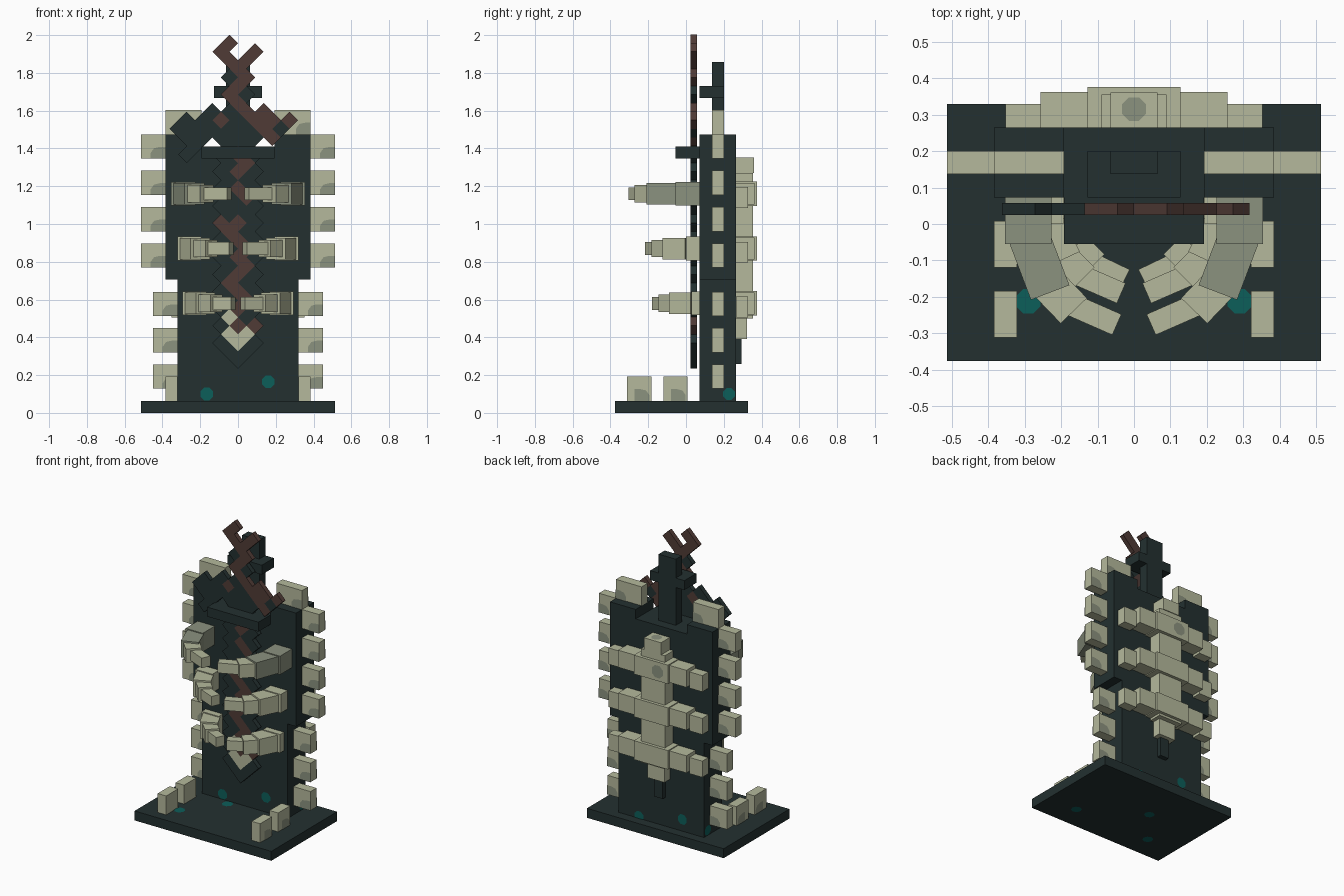
import bpy, bmesh, math
from mathutils import Vector

if "Cube" in bpy.data.objects:
    bpy.data.objects.remove(bpy.data.objects["Cube"])

U = 0.0641      # one block unit
Y0 = -0.376     # front edge of the base


def srgb(r, g, b):
    return tuple(((c / 255 + 0.055) / 1.055) ** 2.4 for c in (r, g, b)) + (1.0,)


def material(name, *rgb):
    m = bpy.data.materials.new(name)
    m.diffuse_color = srgb(*rgb)
    m.use_nodes = True
    m.node_tree.nodes["Principled BSDF"].inputs["Base Color"].default_value = m.diffuse_color
    return m


DARK = material("dark_stone", 35, 48, 48)
BONE = material("pale_bone", 181, 185, 156)
GREY = material("grey_bone", 139, 146, 127)
BROWN = material("rust_brown", 80, 59, 54)
TEAL = material("teal", 12, 94, 90)


def finish(name, bm, *mats):
    me = bpy.data.meshes.new(name)
    bm.normal_update()
    bm.to_mesh(me)
    bm.free()
    for m in mats:
        me.materials.append(m)
    ob = bpy.data.objects.new(name, me)
    bpy.context.collection.objects.link(ob)
    return ob


def box(name, x0, x1, y0, y1, z0, z1, mat):
    bm = bmesh.new()
    bmesh.ops.create_cube(bm, size=1)
    for v in bm.verts:
        v.co = Vector(((x0 + x1) / 2 + v.co.x * (x1 - x0),
                       (y0 + y1) / 2 + v.co.y * (y1 - y0),
                       (z0 + z1) / 2 + v.co.z * (z1 - z0)))
    return finish(name, bm, mat)


def segment(name, a, b, z, width, height, mat):
    """Box lying along the line a-b in plan."""
    d = Vector((b[0] - a[0], b[1] - a[1], 0))
    ob = box(name, -d.length / 2, d.length / 2, -width / 2, width / 2,
             -height / 2, height / 2, mat)
    ob.location = ((a[0] + b[0]) / 2, (a[1] + b[1]) / 2, z)
    ob.rotation_euler.z = math.atan2(d.y, d.x)
    return ob


def patch(name, pts, mat):
    bm = bmesh.new()
    bm.faces.new([bm.verts.new(p) for p in pts])
    return finish(name, bm, mat)


def spot(name, centre, normal, mat, r=0.036):
    """Flat octagon laid just above a surface."""
    n = Vector(normal)
    q = n.to_track_quat('Z', 'Y')
    c = Vector(centre) + n * 0.003
    patch(name, [c + q @ Vector((r * math.cos(t), r * math.sin(t), 0))
                 for t in [(k + 0.5) * math.pi / 4 for k in range(8)]], mat)


CORNER = [(0, 0), (0.078, 0), (0.078, 0.03), (0.06, 0.055), (0.03, 0.062), (0, 0.062)]


def stained_tooth(name, x0, x1, z0, z1):
    y0, y1 = Y0 + 8 * U, Y0 + 9 * U
    box(name, x0, x1, y0, y1, z0, z1, BONE)
    patch(name + "_front_stain", [(x1 - a, y0 - 0.003, z0 + b) for a, b in reversed(CORNER)], GREY)
    patch(name + "_back_stain", [(x1 - a, y1 + 0.003, z0 + b) for a, b in CORNER], GREY)


# Base and upright slab
SB, SF = Y0 + 10 * U, Y0 + 7 * U
box("base", -8 * U, 8 * U, Y0, Y0 + 11 * U, 0, U, DARK)
box("lower_slab", -5 * U, 5 * U, SF, SB, U, 11 * U, DARK)
box("middle_slab", -3 * U, 3 * U, SF, SB, 11 * U, 22 * U, DARK)
box("front_ledge", -3 * U, 3 * U, SF - 2 * U, SF, 21 * U, 22 * U, DARK)
box("top_post", -U, U, SF + U, SF + 2 * U, 22 * U, 29 * U, DARK)
box("post_crossbar", -2 * U, 2 * U, SF, SF + 2 * U, 26 * U, 27 * U, DARK)

for s, side in ((-1, "left"), (1, "right")):
    def span(a, b):
        return tuple(sorted((s * a * U, s * b * U)))

    box(side + "_slab_wing", *span(3, 6), SF, SB, 11 * U, 23 * U, DARK)
    # Teeth along the slab edges
    for z in (21, 18, 15, 12):
        stained_tooth(side + "_upper_tooth", *span(6, 8), z * U, (z + 2) * U)
    for z in (8, 5, 2):
        stained_tooth(side + "_lower_tooth", *span(5, 7), z * U, (z + 2) * U)
    stained_tooth(side + "_crown_tooth", *span(3, 6), 23 * U, 25 * U)
    # Blocks standing on the base
    for y in (1, 4):
        box(side + "_base_block", *span(5, 6), Y0 + y * U, Y0 + (y + 2) * U, U, 3 * U, BONE)
        pts = [(s * (6 * U + 0.003), Y0 + y * U + 0.04 + a, U + b) for a, b in CORNER]
        patch(side + "_base_block_stain", pts if s > 0 else pts[::-1], GREY)
    # Curved front ribs, tapering towards the tips
    ribs = {
        "upper_rib": (1.16, GREY, [(0.29, 0.073, 0.29, -0.055, 0.128, 0.126),
                                   (0.29, -0.03, 0.23, -0.188, 0.113, 0.114),
                                   (0.245, -0.155, 0.165, -0.238, 0.1, 0.092),
                                   (0.17, -0.222, 0.047, -0.276, 0.062, 0.068)]),
        "middle_rib": (0.87, BONE, [(0.257, 0.073, 0.257, 0.0, 0.128, 0.126),
                                    (0.257, 0.02, 0.2, -0.1, 0.113, 0.114),
                                    (0.21, -0.08, 0.14, -0.15, 0.09, 0.092),
                                    (0.15, -0.14, 0.035, -0.19, 0.06, 0.068)]),
        "lower_rib": (0.58, BONE, [(0.23, 0.073, 0.23, 0.03, 0.128, 0.126),
                                   (0.23, 0.05, 0.173, -0.065, 0.113, 0.114),
                                   (0.183, -0.045, 0.113, -0.115, 0.09, 0.092),
                                   (0.123, -0.105, 0.025, -0.152, 0.06, 0.068)]),
    }
    for name, (z, root, parts) in ribs.items():
        for k, (xa, ya, xb, yb, w, h) in enumerate(parts):
            segment(f"{side}_{name}", (s * xa, ya), (s * xb, yb), z, w, h,
                    root if k < 2 else BONE)
    # Back ribs
    for z in (1.16, 0.87, 0.58):
        box(side + "_back_rib", *span(2, 4), SB, 0.362, z - 0.058, z + 0.058, BONE)
        box(side + "_back_rib_tip", *span(4, 5.5), SB, 0.329, z - 0.075, z + 0.035, BONE)

# Backbone
for z in (1.16, 0.87, 0.58):
    box("vertebra", -2 * U, 2 * U, SB, 0.376, z - U, z + U, BONE)
box("backbone", -1.4 * U, 1.4 * U, SB, 0.355, 0.5, 1.27, BONE)
box("backbone_top", -U, U, SB, 0.36, 1.27, 1.353, BONE)
box("backbone_end", -U, U, SB, 0.322, 0.39, 0.5, BONE)
box("tail", -0.032, 0.032, SB, 0.295, 0.26, 0.39, DARK)
spot("backbone_top_stain", (0, 0.315, 1.353), (0, 0, 1), GREY, 0.035)
spot("vertebra_stain", (-0.05, 0.376, 1.16), (0, 1, 0), GREY, 0.045)

# Jagged sword made of square cells turned 45 degrees
H = U / math.sqrt(2)
cells = {}
for j in range(2, 35):
    for i in ((-2, 0, 2) if j % 2 == 0 else (-1, 1)):
        if j <= 28 or abs(i) < 2:
            cells[i, j] = 1 if i == 0 else 0
for c in ((0, 0), (-1, 1), (1, 1)):
    cells[c] = 0
for i, j in ((3, 29), (4, 28), (3, 27), (5, 27), (4, 26)):      # guard arms
    cells[i, j] = 1 if i != 5 else 0
    cells[-i, j] = 0
for c in ((-6, 28), (-7, 27), (-6, 26), (-5, 25), (-6, 24)):
    cells[c] = 0
for c in ((6, 28), (-1, 37), (-2, 36), (-1, 35), (2, 36), (1, 35),   # brown cells
          (1, 33), (-1, 31), (1, 29), (2, 28), (-2, 28), (1, 23), (1, 19),
          (-2, 16), (-1, 15), (1, 13), (1, 11), (-1, 9), (1, 7), (2, 4)):
    cells[c] = 1
for c in ((0, 28), (0, 26), (0, 18)):
    cells[c] = 0
for c in ((0, 2), (-1, 3), (1, 3), (-1, 5)):                         # bone cells
    cells[c] = 2
bm = bmesh.new()
for (i, j), m in cells.items():
    cx, cz = i * H, 0.2803 + j * H
    ring = [(cx + H, cz), (cx, cz + H), (cx - H, cz), (cx, cz - H)]
    fr = [bm.verts.new((x, 0.025, z)) for x, z in ring]
    bk = [bm.verts.new((x, 0.057, z)) for x, z in ring]
    faces = [bm.faces.new(fr[::-1]), bm.faces.new(bk)]
    for k, (di, dj) in enumerate(((1, 1), (-1, 1), (-1, -1), (1, -1))):
        if (i + di, j + dj) not in cells:
            n = (k + 1) % 4
            faces.append(bm.faces.new((fr[k], fr[n], bk[n], bk[k])))
    for f in faces:
        f.material_index = m
bmesh.ops.recalc_face_normals(bm, faces=bm.faces)
finish("sword", bm, DARK, BROWN, BONE)

# Teal spots on slab and base
for x, z in ((-0.165, 0.1), (0.16, 0.165)):
    spot("slab_front_spot", (x, SF, z), (0, -1, 0), TEAL)
    spot("slab_back_spot", (-x, SB, z - 0.02), (0, 1, 0), TEAL)
for s in (-1, 1):
    spot("slab_side_spot", (s * 5 * U, 0.228, 0.1), (s, 0, 0), TEAL, 0.034)
for x, y in ((-0.29, -0.212), (0.29, -0.212), (-0.1, 0.03)):
    spot("base_top_spot", (x, y, U), (0, 0, 1), TEAL)
    bottom = [(x + 0.034 * math.cos(k * math.pi / 4), y - 0.034 * math.sin(k * math.pi / 4), -0.001)
              for k in range(8)]
    patch("base_bottom_spot", bottom, TEAL)
